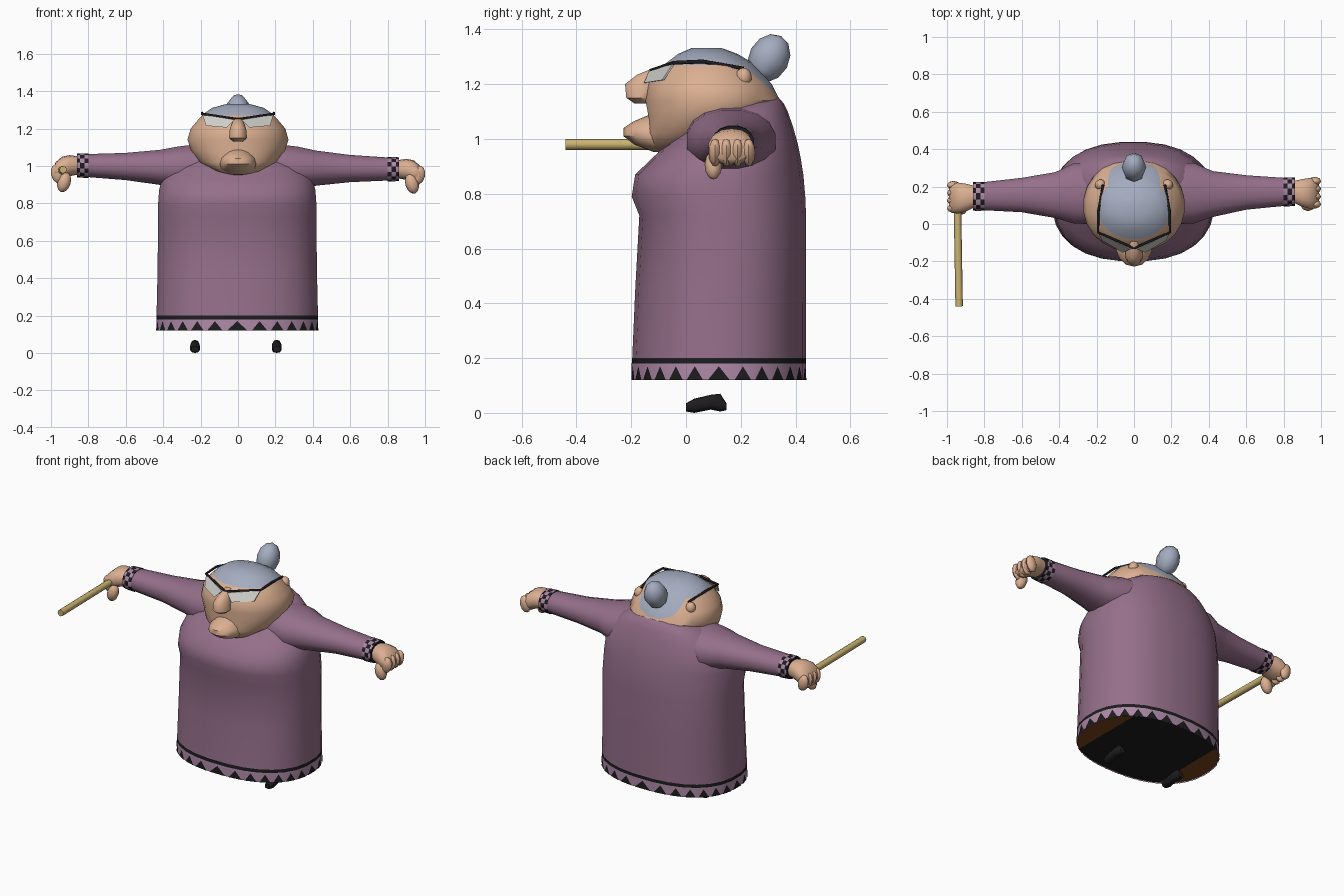
import bpy, bmesh, math
from mathutils import Vector, Matrix

if "Cube" in bpy.data.objects:
    bpy.data.objects.remove(bpy.data.objects["Cube"])


def mat(name, r, g, b):
    m = bpy.data.materials.new(name)
    m.diffuse_color = (r, g, b, 1)
    m.use_nodes = True
    m.node_tree.nodes["Principled BSDF"].inputs["Base Color"].default_value = m.diffuse_color
    return m


PURPLE = mat("purple_cloth", .30, .16, .255)
TRIM = mat("pink_trim", .42, .25, .385)
BLACK = mat("black", .012, .012, .014)
SKIN = mat("skin", .71, .43, .285)
HAIR = mat("grey_hair", .37, .41, .52)
LENS = mat("lens", .62, .62, .60)
WOOD = mat("cane_wood", .60, .46, .17)
BROWN = mat("brown_lining", .19, .06, .01)


def finish(bm, name, mats, rule=None):
    bmesh.ops.recalc_face_normals(bm, faces=bm.faces)
    if rule:
        for f in bm.faces:
            f.material_index = rule(f.calc_center_median())
    me = bpy.data.meshes.new(name)
    bm.to_mesh(me)
    bm.free()
    for m in mats:
        me.materials.append(m)
    ob = bpy.data.objects.new(name, me)
    bpy.context.collection.objects.link(ob)
    return ob


def ring_points(ring, axis, seg, power):
    """Superellipse spanning lo..hi on the two axes across the loft axis."""
    pos, a0, a1, b0, b1 = ring
    pts = []
    for i in range(seg):
        t = 2 * math.pi * (i + .5) / seg
        c, s = math.cos(t), math.sin(t)
        c = math.copysign(abs(c) ** (2 / power), c)
        s = math.copysign(abs(s) ** (2 / power), s)
        a = (a0 + a1) / 2 + (a1 - a0) / 2 * c
        b = (b0 + b1) / 2 + (b1 - b0) / 2 * s
        pts.append(Vector({'x': (pos, a, b), 'y': (a, pos, b), 'z': (a, b, pos)}[axis]))
    return pts


def loft(rings, axis, seg=16, power=2.0, caps=(True, True)):
    bm = bmesh.new()
    rows = [[bm.verts.new(p) for p in ring_points(r, axis, seg, power)] for r in rings]
    for lo, hi in zip(rows, rows[1:]):
        for i in range(seg):
            j = (i + 1) % seg
            bm.faces.new((lo[i], lo[j], hi[j], hi[i]))
    for row, cap in ((rows[0], caps[0]), (rows[-1], caps[1])):
        if cap:
            bm.faces.new(row)
    return bm


def ball(name, loc, size, material, rot=(0, 0, 0), seg=10, rows=7):
    bm = bmesh.new()
    bmesh.ops.create_uvsphere(bm, u_segments=seg, v_segments=rows, radius=1)
    turn = Matrix.Rotation(rot[0], 4, 'X') @ Matrix.Rotation(rot[1], 4, 'Y')
    bm.transform(Matrix.Translation(loc) @ turn @ Matrix.Diagonal((*size, 1)))
    return finish(bm, name, [material])


def rod(name, points, radius, material):
    cu = bpy.data.curves.new(name, 'CURVE')
    cu.dimensions = '3D'
    cu.bevel_depth = radius
    cu.bevel_resolution = 2
    cu.use_fill_caps = True
    sp = cu.splines.new('POLY')
    sp.points.add(len(points) - 1)
    for p, q in zip(sp.points, points):
        p.co = (*q, 1)
    cu.materials.append(material)
    ob = bpy.data.objects.new(name, cu)
    bpy.context.collection.objects.link(ob)
    return ob


# Dress: z, half width, front y, back y
DRESS = [(.12, .435, -.20, .44), (.18, .435, -.20, .44), (.20, .434, -.198, .44),
         (.45, .428, -.187, .44), (.72, .426, -.172, .44), (.79, .426, -.20, .437),
         (.87, .42, -.187, .43), (.93, .405, -.125, .42), (.98, .375, -.07, .41),
         (1.05, .325, .0, .39), (1.10, .27, .07, .372), (1.13, .21, .14, .357),
         (1.155, .10, .24, .335)]
rings = [(z, -w - .004, w - .004, f, b) for z, w, f, b in DRESS]
SEG = 28
finish(loft(rings, 'z', SEG, 2.35, (False, True)), "dress", [PURPLE, TRIM, BLACK],
       lambda c: 1 if c.z < .18 else 2 if c.z < .2 else 0)

# Pointed hem decoration
bm = bmesh.new()
base = ring_points(rings[0], 'z', SEG, 2.35)
mid = Vector((0, .12, .12))
base = [mid + (p - mid) * 1.009 for p in base]
for i, p in enumerate(base):
    q = base[(i + 1) % SEG]
    tri = [p.lerp(q, .1), p.lerp(q, .9), p.lerp(q, .5) + Vector((0, 0, .05))]
    bm.faces.new([bm.verts.new(v) for v in tri])
finish(bm, "hem_points", [BLACK])

# Underside lining, brown toward both sides
bm = bmesh.new()
bm.faces.new([bm.verts.new(p + Vector((0, 0, .006)))
              for p in ring_points(rings[0], 'z', SEG, 2.35)])
for x in (-.3, .3):
    bmesh.ops.bisect_plane(bm, geom=bm.verts[:] + bm.edges[:] + bm.faces[:],
                           plane_co=(x, 0, 0), plane_no=(1, 0, 0))
lining = finish(bm, "dress_lining", [BLACK, BROWN], lambda c: 1 if abs(c.x) > .3 else 0)
if lining.data.polygons[0].normal.z > 0:
    lining.data.flip_normals()

# Head with the hair cap cut in along two planes
HEAD = [(.95, .05, -.10, .02), (.97, .12, -.14, .10), (1.02, .205, -.15, .20),
        (1.08, .252, -.138, .30), (1.14, .272, -.15, .345), (1.20, .255, -.14, .315),
        (1.25, .212, -.108, .27), (1.28, .183, -.07, .24), (1.31, .14, -.03, .19),
        (1.332, .06, .02, .13)]
bm = loft([(z, -w, w, f, b) for z, w, f, b in HEAD], 'z', 24, 2.1)
back_no = Vector((0, .10, .12)).normalized()
for co, no in (((0, 0, 1.27), (0, 0, 1)), ((0, .22, 1.255), back_no)):
    bmesh.ops.bisect_plane(bm, geom=bm.verts[:] + bm.edges[:] + bm.faces[:],
                           plane_co=co, plane_no=no)
finish(bm, "head", [SKIN, HAIR],
       lambda c: 1 if c.z > 1.27 or (c - Vector((0, .22, 1.255))).dot(back_no) > 0 else 0)
ball("hair_bun", (0, .303, 1.295), (.066, .074, .092), HAIR, (-.5, 0), 8, 6)

# Nose and chin
finish(loft([(1.13, -.025, .025, -.19, -.11), (1.15, -.05, .05, -.22, -.10),
             (1.20, -.045, .045, -.225, -.08), (1.235, -.03, .03, -.18, -.07),
             (1.26, -.018, .018, -.115, -.06)], 'z', 12), "nose", [SKIN])
finish(loft([(.953, -.05, .05, -.12, .0), (.98, -.09, .09, -.19, .0),
             (1.01, -.10, .10, -.228, .0), (1.04, -.09, .09, -.228, .0),
             (1.065, -.07, .07, -.19, .0), (1.09, -.05, .05, -.13, .0)], 'z', 14),
       "chin", [SKIN])

# Glasses and ears
for s, side in ((-1, "left"), (1, "right")):
    bm = bmesh.new()
    lens = [(.02, -.135, 1.247), (.19, -.048, 1.275), (.172, -.088, 1.215), (.06, -.153, 1.205)]
    f = bm.faces.new([bm.verts.new((s * x, y, z)) for x, y, z in lens])
    ext = bmesh.ops.extrude_face_region(bm, geom=[f])
    bmesh.ops.translate(bm, vec=(0, .008, 0),
                        verts=[v for v in ext['geom'] if isinstance(v, bmesh.types.BMVert)])
    finish(bm, side + "_lens", [LENS])
    rod(side + "_glasses_frame",
        [(0, -.13, 1.249), (s * .192, -.045, 1.278), (s * .192, .06, 1.283),
         (s * .165, .21, 1.257)], .007, BLACK)
    ball(side + "_ear", (s * .18, .21, 1.225), (.03, .03, .035), SKIN)

# Arms, cuffs, hands, shoes
ARM = [(.2, 0, .33, .88, 1.12), (.32, .0, .33, .875, 1.105), (.42, .035, .285, .893, 1.083),
       (.6, .075, .262, .912, 1.06), (.85, .10, .245, .923, 1.043)]
CUFF = [(.80, .093, .25, .915, 1.05), (.82, .093, .25, .916, 1.049),
        (.845, .094, .25, .917, 1.048), (.86, .095, .25, .918, 1.047)]
HAND = [(.85, .115, .23, .935, 1.03), (.90, .09, .242, .925, 1.038), (.94, .08, .248, .905, 1.03),
        (.975, .082, .245, .91, 1.0), (.99, .10, .23, .925, .965)]
SHOE = [(0, .005, .035), (.03, 0, .052), (.09, .012, .066), (.125, .005, .07), (.148, .01, .035)]


def place(rings, s):
    """Mirror rings and lift the cane arm slightly up and forward."""
    out = []
    for x, y0, y1, z0, z1 in rings:
        k = max(0, min(1, (x - .3) / .55)) if s < 0 else 0
        out.append((s * x, y0 - .025 * k, y1 - .025 * k, z0 + .02 * k, z1 + .02 * k))
    return out


for s, side in ((-1, "left"), (1, "right")):
    dy, dz = (-.022, .008) if s < 0 else (0, 0)
    finish(loft(place(ARM, s), 'x', 16, 2.2), side + "_sleeve", [PURPLE])
    cuff = finish(loft(place(CUFF, s), 'x', 16, 2.2), side + "_cuff", [BLACK, TRIM])
    for i, p in enumerate(cuff.data.polygons):
        p.material_index = 1 if i < 48 and (i + i // 16) % 2 else 0
    finish(loft(place(HAND, s), 'x', 14, 2.3), side + "_hand", [SKIN])
    for k in range(4):
        ball(f"{side}_finger_{k + 1}", (s * .965, .106 + .041 * k + dy, .95 + dz),
             (.035, .024, .052), SKIN, (0, s * .25), 8, 6)
    ball(side + "_thumb", (s * .93, .10 + dy, .905 + dz), (.036, .032, .055), SKIN,
         (0, -s * .3), 8, 6)
    cx = .207 if s > 0 else -.23
    finish(loft([(y, cx - w, cx + w, a, b) for (y, a, b), w in
                 zip(SHOE, (.02, .027, .025, .024, .018))], 'y', 10, 2.5),
           side + "_shoe", [BLACK])

# Cane held in one fist
rod("cane", [(-.935, -.44, .98), (-.945, .16, .98)], .02, WOOD)

# Turn rods into meshes and smooth the soft shapes
bpy.ops.object.select_all(action='SELECT')
bpy.context.view_layer.objects.active = bpy.data.objects["cane"]
bpy.ops.object.convert(target='MESH')
bpy.ops.object.select_all(action='SELECT')
bpy.ops.object.shade_smooth_by_angle(angle=math.radians(50))
